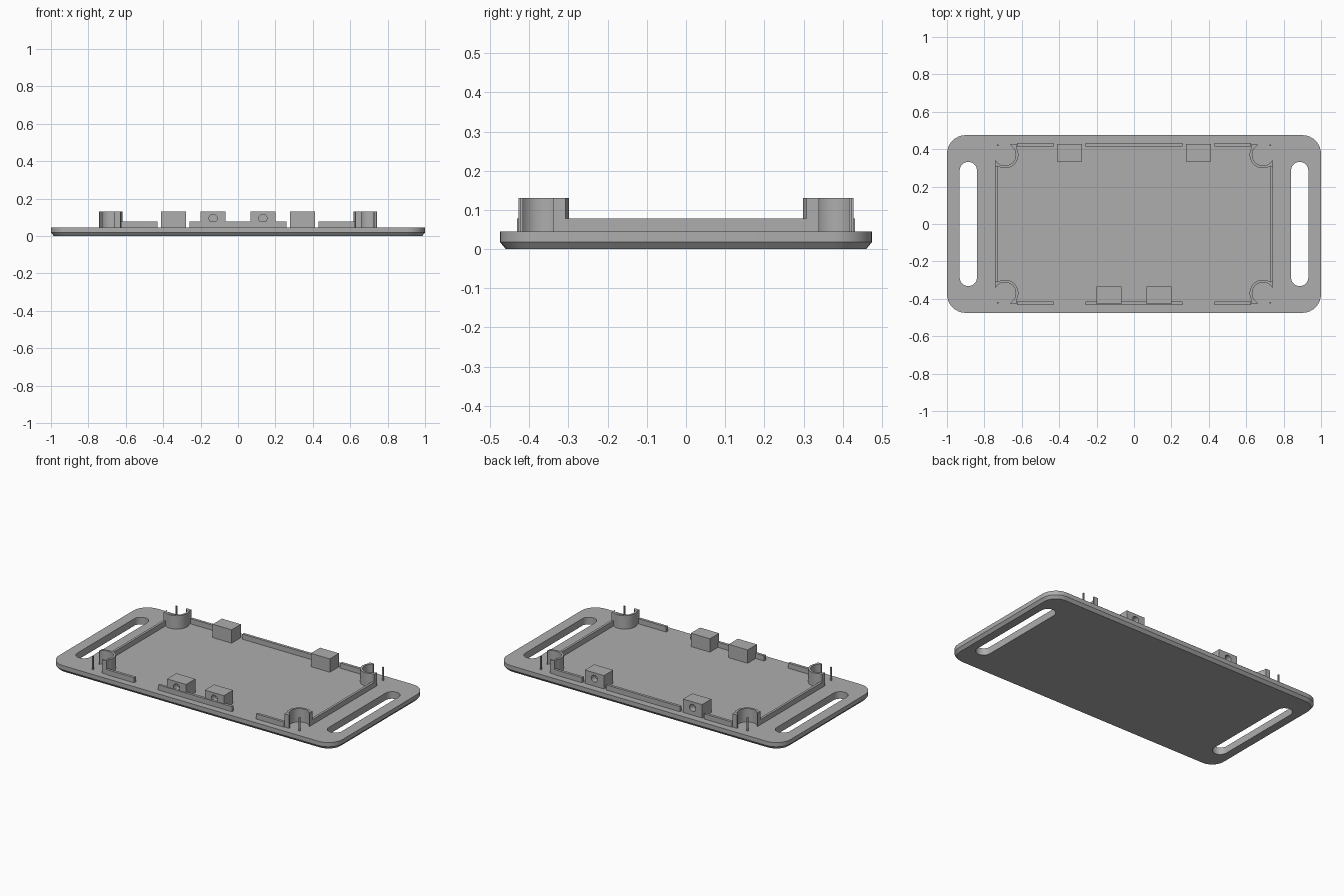
import bpy
import bmesh
from math import cos, sin, radians, pi

cube = bpy.data.objects.get("Cube")
if cube:
    bpy.data.objects.remove(cube, do_unlink=True)

grey = bpy.data.materials.new("plain_grey")
grey.use_nodes = True
GREY = (0.42, 0.42, 0.42, 1)
grey.diffuse_color = GREY
grey.node_tree.nodes["Principled BSDF"].inputs["Base Color"].default_value = GREY

FLOOR = 0.045     # upper face of the plate
LOW = 0.078       # top of the rails
HIGH = 0.13       # top of the blocks and corner cups
SINK = 0.005      # overlap of raised parts into the plate


def arc(cx, cy, r, start, end, steps):
    angles = [radians(start + (end - start) * i / steps) for i in range(steps + 1)]
    return [(cx + r * cos(a), cy + r * sin(a)) for a in angles]


def rounded_rect(hx, hy, r, cx=0, steps=8):
    pts = []
    for k, (sx, sy) in enumerate(((1, 1), (-1, 1), (-1, -1), (1, -1))):
        pts += arc(cx + sx * (hx - r), sy * (hy - r), r, 90 * k, 90 * k + 90, steps)
    return pts


def loft(name, rings):
    """Solid through stacked outlines, each given as (points, z)."""
    bm = bmesh.new()
    loops = [[bm.verts.new((x, y, z)) for x, y in pts] for pts, z in rings]
    n = len(loops[0])
    bm.faces.new(loops[0][::-1])
    bm.faces.new(loops[-1])
    for low, up in zip(loops, loops[1:]):
        for i in range(n):
            j = (i + 1) % n
            bm.faces.new((low[i], low[j], up[j], up[i]))
    bmesh.ops.recalc_face_normals(bm, faces=bm.faces)
    mesh = bpy.data.meshes.new(name)
    bm.to_mesh(mesh)
    bm.free()
    mesh.materials.append(grey)
    obj = bpy.data.objects.new(name, mesh)
    bpy.context.collection.objects.link(obj)
    return obj


def box(name, x0, x1, y0, y1, top):
    pts = [(x0, y0), (x1, y0), (x1, y1), (x0, y1)]
    return loft(name, [(pts, FLOOR - SINK), (pts, top)])


def cut(obj, cutter):
    cutter.hide_render = True
    mod = obj.modifiers.new("cut", "BOOLEAN")
    mod.operation = "DIFFERENCE"
    mod.solver = "EXACT"
    mod.object = cutter
    bpy.context.view_layer.objects.active = obj
    bpy.ops.object.modifier_apply(modifier=mod.name)
    bpy.data.objects.remove(cutter, do_unlink=True)


# Base plate with a chamfered underside and two strap slots
plate = loft("base_plate", [
    (rounded_rect(0.985, 0.46, 0.085), 0),
    (rounded_rect(1, 0.475, 0.1), 0.018),
    (rounded_rect(1, 0.475, 0.1), FLOOR),
])
for side in (-1, 1):
    slot = rounded_rect(0.046, 0.332, 0.0455, side * 0.886)
    cut(plate, loft("slot_cutter", [(slot, -0.1), (slot, 0.2)]))

# Low rails round the tray
for side, word in ((-1, "right"), (1, "left")):
    xs = sorted((side * 0.742, side * 0.727))
    box(word + "_rail", *xs, -0.315, 0.315, LOW)
for side, word in ((-1, "front"), (1, "back")):
    ys = sorted((side * 0.432, side * 0.415))
    for i, (x0, x1) in enumerate(((-0.625, -0.43), (-0.26, 0.26), (0.43, 0.625))):
        box(f"{word}_rail_{i + 1}", x0, x1, *ys, LOW)

# Clip blocks, each with a round blind hole in its outer face
for word, side, offset in (("front", -1, 0.133), ("back", 1, 0.346)):
    for sx in (-1, 1):
        cx = sx * offset
        ys = sorted((side * 0.335, side * 0.428))
        block = box(word + "_clip_block", cx - 0.067, cx + 0.067, *ys, HIGH)
        if side < 0:
            z_hole = 0.094
        else:
            z_hole = 0.092
        bpy.ops.mesh.primitive_cylinder_add(
            vertices=24, radius=0.022, depth=0.08,
            location=(cx, side * 0.428, z_hole), rotation=(pi / 2, 0, 0))
        hole = bpy.context.object
        hole.data.materials.append(grey)
        cut(block, hole)

# Corner cups: curved walls open towards the plate corners, with a thin pin
CX, CY = 0.69, 0.37
cup = [(CX - 0.03, CY + 0.058), (CX - 0.062, CY + 0.058)]
cup += arc(CX, CY, 0.072, 148, 302, 16)
cup += [(CX + 0.052, CY - 0.062), (CX + 0.052, CY - 0.03)]
cup += arc(CX, CY, 0.058, 328, 122, 18)
for sx in (-1, 1):
    for sy in (-1, 1):
        word = ("front" if sy < 0 else "back") + ("_right" if sx < 0 else "_left")
        pts = [(sx * x, sy * y) for x, y in cup]
        wall = loft(word + "_corner_cup", [(pts, FLOOR - SINK), (pts, HIGH)])
        px, py = sx * (CX + 0.039), sy * (CY + 0.05)
        box(word + "_corner_pin", px - 0.004, px + 0.004, py - 0.004, py + 0.004, HIGH)

# Smooth the rounded sides while keeping edges crisp
bpy.ops.object.select_all(action="DESELECT")
for obj in bpy.context.scene.objects:
    if obj.type == "MESH" and ("cup" in obj.name or "plate" in obj.name or "block" in obj.name):
        obj.select_set(True)
        bpy.context.view_layer.objects.active = obj
bpy.ops.object.shade_smooth_by_angle(angle=radians(30))
